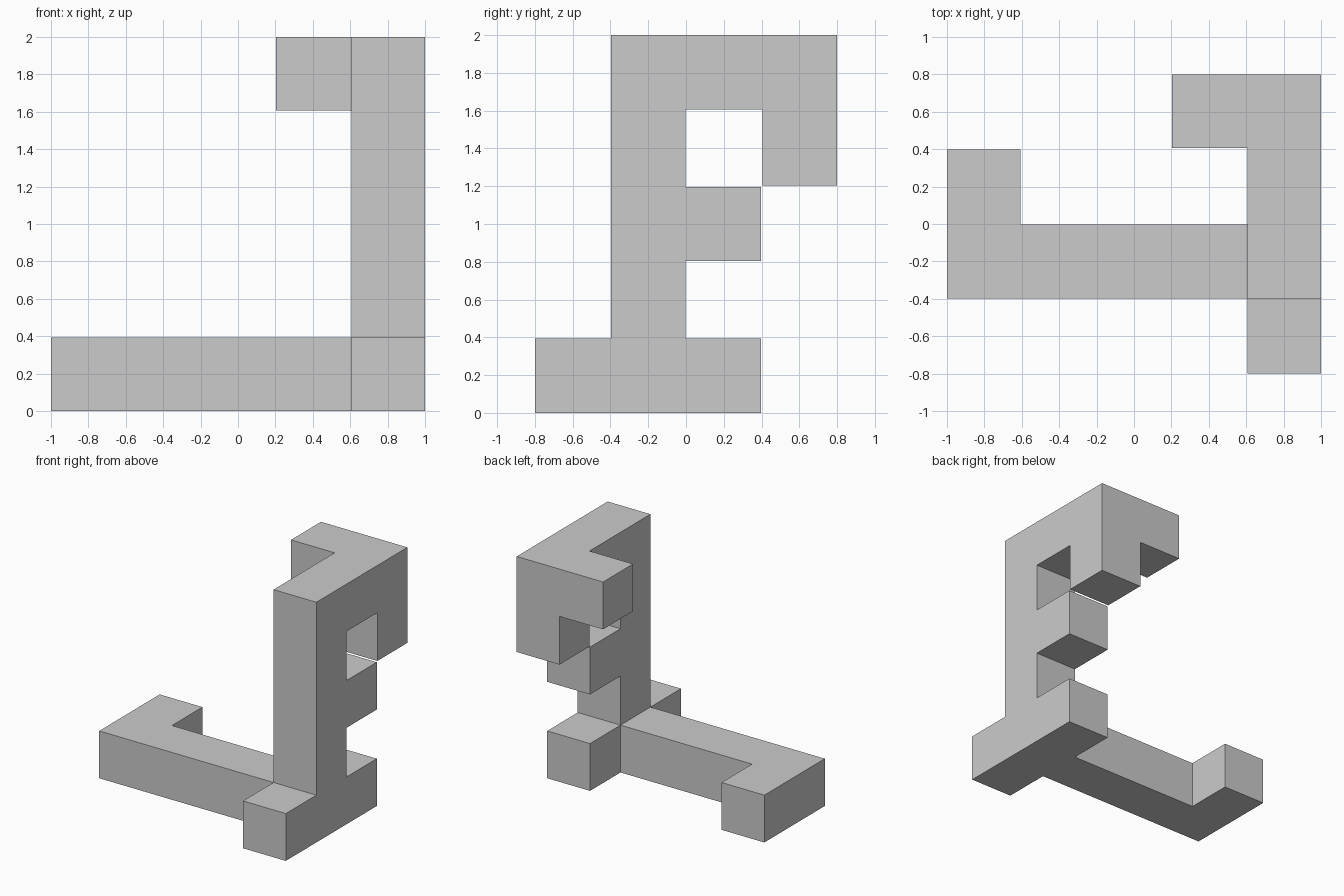
import bpy
import bmesh
from mathutils import Vector

if "Cube" in bpy.data.objects:
    bpy.data.objects.remove(bpy.data.objects["Cube"])

P, S = 0.4015, 0.394          # block pitch and block width (leaves a hairline gap at corners)
HALF_Y = (3 * P + S) / 2


def span(start, k):
    """Low and high edge of grid cell k along an axis."""
    return start + k * P, start + k * P + S


X = [span(-1, k) for k in range(5)]
Y = [span(-HALF_Y, k) for k in range(4)]
Z = [span(0, k) for k in range(5)]


def extrude_profile(name, points, offset):
    """Extrude a closed planar outline into a flat-sided solid."""
    bm = bmesh.new()
    face = bm.faces.new([bm.verts.new(p) for p in points])
    new = bmesh.ops.extrude_face_region(bm, geom=[face])["geom"]
    verts = [g for g in new if isinstance(g, bmesh.types.BMVert)]
    bmesh.ops.translate(bm, verts=verts, vec=Vector(offset))
    bmesh.ops.recalc_face_normals(bm, faces=bm.faces)
    mesh = bpy.data.meshes.new(name)
    bm.to_mesh(mesh)
    bm.free()
    obj = bpy.data.objects.new(name, mesh)
    bpy.context.collection.objects.link(obj)
    return obj


# Tower: side outline with foot, middle peg and hooked top
(a0, a1), (b0, b1), (c0, c1), (d0, d1) = Y
tower = [
    (a0, 0), (c1, 0), (c1, Z[0][1]), (b1, Z[0][1]),
    (b1, Z[2][0]), (c1, Z[2][0]), (c1, Z[2][1]), (b1, Z[2][1]),
    (b1, Z[4][0]), (d0, Z[4][0]), (d0, Z[3][0]), (d1, Z[3][0]),
    (d1, 2), (b0, 2), (b0, Z[0][1]), (a0, Z[0][1]),
]
extrude_profile("tower", [(X[4][0], y, z) for y, z in tower], (S, 0, 0))

# Base arm: L-shaped plan with a turned-back end
arm = [
    (-1, b0), (X[4][0], b0), (X[4][0], b1),
    (X[0][1], b1), (X[0][1], c1), (-1, c1),
]
extrude_profile("base_arm", [(x, y, 0) for x, y in arm], (0, 0, S))

# Top hook: block pointing sideways off the tower top
hook = [(X[3][0], d0), (X[4][0], d0), (X[4][0], d1), (X[3][0], d1)]
extrude_profile("top_hook", [(x, y, Z[4][0]) for x, y in hook], (0, 0, S))
